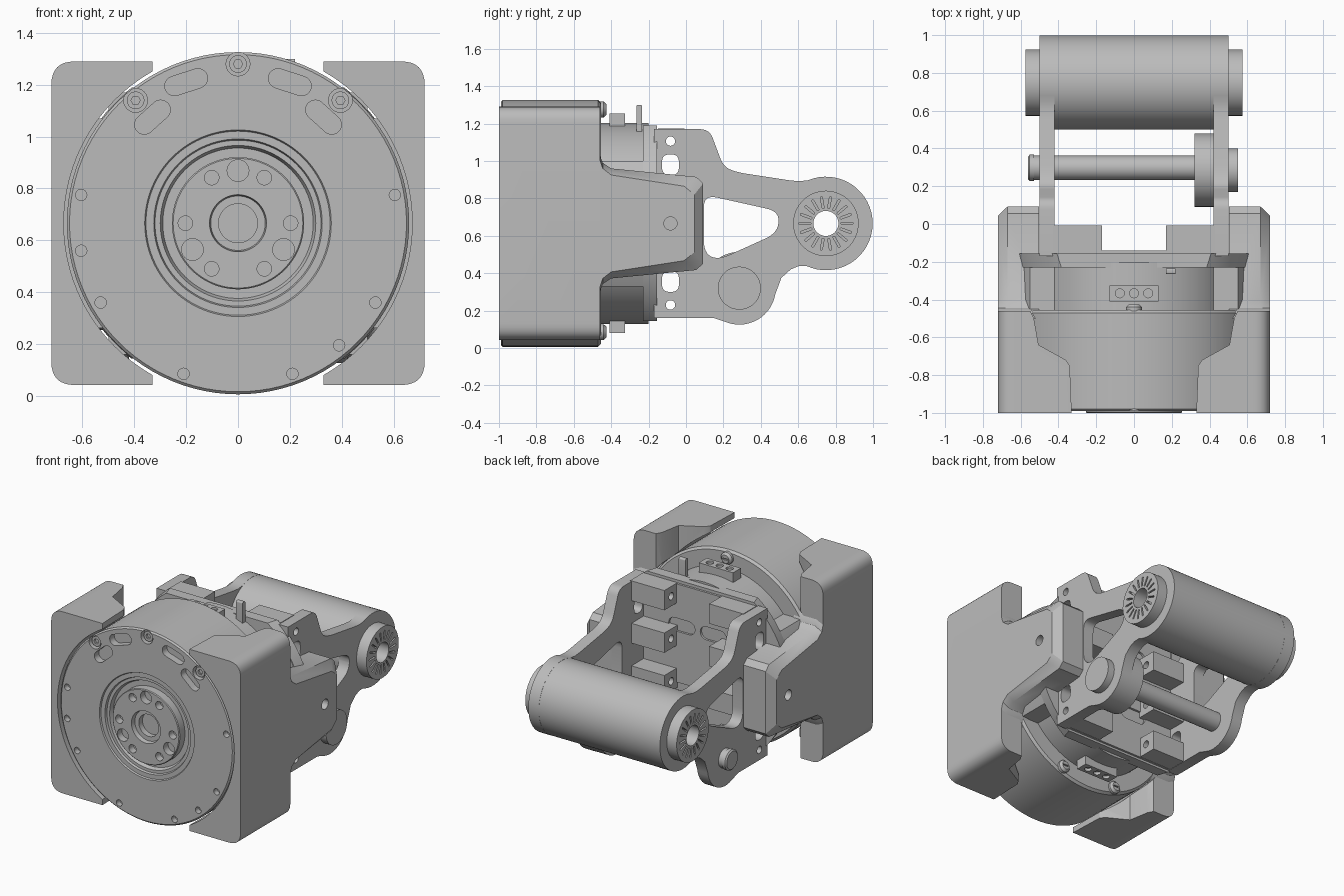
import bpy, bmesh, math
from mathutils import Vector

if "Cube" in bpy.data.objects:
    bpy.data.objects.remove(bpy.data.objects["Cube"])

CZ = 0.666          # height of the motor axis and roller axis
ROLL = (0.748, CZ)  # roller axis in (y, z)
ROD = (0.285, 0.32) # tie rod axis in (y, z)

grey = bpy.data.materials.new("machined grey")
grey.use_nodes = True
grey.diffuse_color = (0.5, 0.5, 0.5, 1)
grey.node_tree.nodes["Principled BSDF"].inputs["Base Color"].default_value = (0.5, 0.5, 0.5, 1)
parts = []


def place(axis, level, p):
    return {"X": (level, p[0], p[1]), "Y": (p[0], level, p[1]), "Z": (p[0], p[1], level)}[axis]


def circle(c, r, n=48):
    return [(c[0] + r * math.cos(2 * math.pi * i / n), c[1] + r * math.sin(2 * math.pi * i / n)) for i in range(n)]


def arc(c, r, a, b, n=32):
    angles = [math.radians(a + (b - a) * i / n) for i in range(n + 1)]
    return [(c[0] + r * math.cos(t), c[1] + r * math.sin(t)) for t in angles]


def rounded(pts, r, n=6):
    out = []
    for i, p in enumerate(pts):
        p, a, b = Vector(p), Vector(pts[i - 1]), Vector(pts[(i + 1) % len(pts)])
        s = p + (a - p).normalized() * min(r, (a - p).length * 0.49)
        e = p + (b - p).normalized() * min(r, (b - p).length * 0.49)
        for k in range(n + 1):
            t = k / n
            out.append(tuple(s * (1 - t) ** 2 + p * 2 * t * (1 - t) + e * t * t))
    return out


def rect(x0, x1, y0, y1):
    return [(x0, y0), (x1, y0), (x1, y1), (x0, y1)]


def slot(c, length, width, deg):
    t, h = math.radians(deg), (length - width) / 2
    d = (math.cos(t) * h, math.sin(t) * h)
    return (arc((c[0] + d[0], c[1] + d[1]), width / 2, deg - 90, deg + 90, 10)
            + arc((c[0] - d[0], c[1] - d[1]), width / 2, deg + 90, deg + 270, 10))


def make(name, *solids):
    """Each solid is (axis, [(level, outline), ...]); outlines are lofted and capped."""
    bm = bmesh.new()
    for axis, sections in solids:
        rings = [[bm.verts.new(place(axis, lv, p)) for p in pts] for lv, pts in sections]
        for r0, r1 in zip(rings, rings[1:]):
            for i in range(len(r0)):
                bm.faces.new((r0[i - 1], r0[i], r1[i], r1[i - 1]))
        bm.faces.new(rings[0])
        bm.faces.new(rings[-1])
    return finish(name, bm)


def finish(name, bm):
    bmesh.ops.recalc_face_normals(bm, faces=bm.faces)
    me = bpy.data.meshes.new(name)
    bm.to_mesh(me)
    bm.free()
    me.materials.append(grey)
    ob = bpy.data.objects.new(name, me)
    bpy.context.scene.collection.objects.link(ob)
    parts.append(ob)
    return ob


def prism(axis, a, b, pts):
    return (axis, [(a, pts), (b, pts)])


def carve(ob, *solids, op="DIFFERENCE"):
    tool = make("cutter", *solids)
    mod = ob.modifiers.new("carve", "BOOLEAN")
    mod.operation, mod.solver, mod.object = op, "EXACT", tool
    bpy.context.view_layer.update()
    me = bpy.data.meshes.new_from_object(ob.evaluated_get(bpy.context.evaluated_depsgraph_get()))
    ob.modifiers.clear()
    ob.data = me
    parts.remove(tool)
    bpy.data.objects.remove(tool)


# Motor drum: turned profile (radius, y) with stepped hub and ring groove
profile = [(0, -.93), (.075, -.93), (.075, -.97), (.105, -.97), (.11, -1), (.25, -1), (.255, -.995),
           (.255, -.94), (.29, -.94), (.30, -.965), (.32, -.965), (.325, -.98), (.355, -.98), (.36, -.99),
           (.65, -.99), (.66, -.98), (.66, -.47), (.645, -.455), (0, -.455)]
bm = bmesh.new()
vs = [bm.verts.new((r, y, CZ)) for r, y in profile]
es = [bm.edges.new(pair) for pair in zip(vs, vs[1:])]
bmesh.ops.spin(bm, geom=vs + es, cent=(0, 0, CZ), axis=(0, 1, 0), angle=2 * math.pi, steps=96, use_merge=True)
bmesh.ops.remove_doubles(bm, verts=bm.verts, dist=0.0005)
drum = finish("motor_drum", bm)

# Drum face holes, pockets and screw wells
holes = []
for deg in (0, 60, 90, 120, 180, 210, 240, 300, 330):
    t = math.radians(deg)
    size = .042 if deg in (90, 210, 330) else .028
    holes.append(prism("Y", -1.1, -.95, circle((.203 * math.cos(t), CZ + .203 * math.sin(t)), size, 24)))
for x, z in ((.605, .775), (-.605, .775), (-.605, .56), (.53, .36), (-.53, .36), (.39, .195), (.21, .085), (-.21, .085)):
    holes.append(prism("Y", -1.1, -.95, circle((x, z), .022, 16)))
wells = ((0, 1.28), (-.395, 1.14), (.395, 1.14))
for w in wells:
    holes.append(prism("Y", -1.1, -.95, circle(w, .046, 24)))
for s in (-1, 1):
    holes.append(prism("Y", -1.1, -.94, slot((s * .2, 1.21), .17, .075, -s * 18)))
    holes.append(prism("Y", -1.1, -.94, slot((s * .33, 1.075), .16, .075, -s * 42)))
carve(drum, *holes)
for i, w in enumerate(wells):
    screw = make(f"front_screw_{i}", prism("Y", -.975, -.94, circle(w, .034, 24)))
    carve(screw, prism("Y", -1, -.96, circle(w, .018, 6)))

# Screws on the back rim
for i, (x, z) in enumerate(((0, 1.275), (.21, .085), (-.21, .085))):
    screw = make(f"rear_screw_{i}", ("Y", [(-.46, circle((x, z), .042, 24)), (-.44, circle((x, z), .042, 24)),
                                           (-.425, circle((x, z), .028, 24))]))
    carve(screw, prism("Y", -.437, -.4, rect(x - .02, x + .02, z - .005, z + .005)))

# Rear housing: round neck, side lobes and a flange with flats on top and bottom
make("rear_neck", prism("Y", -.46, -.2, circle((0, CZ), .538, 80)))
lobes = make("rear_lobes", prism("Y", -.46, -.2, circle((0, CZ), .645, 80)))
carve(lobes, prism("Y", -1, 1, rect(-1, 1, .33, 1.0)), op="INTERSECT")
flange = make("rear_flange", ("Y", [(-.23, circle((0, CZ), .65, 80)), (-.155, circle((0, CZ), .665, 80))]))
carve(flange, prism("Y", -1, 1, rect(-1, 1, .145, 1.19)), op="INTERSECT")

# Connectors above and below the neck, and the locating tab
for name, z0, z1, out in (("upper", 1.15, 1.255, 1.3), ("lower", .08, .18, 0)):
    plug = make(name + "_connector", prism("Z", z0, z1, rect(-.13, .13, -.41, -.325)))
    pins = [prism("Z", out, out + (-.06 if out else .1), circle((x, -.367), .024, 16)) for x in (-.075, 0, .075)]
    carve(plug, *pins)
make("locating_tab", prism("X", .17, .22, rounded(rect(-.265, -.235, 1.13, 1.3), .01)))

# Back plate with slots
plate = make("back_plate", prism("Y", -.17, -.14, rect(-.5, .5, .16, 1.17)))
carve(plate, *[prism("Y", -.155, 0, slot((x, z), .2, .09, 0)) for x in (-.11, .13) for z in (.45, .89)])

# Bracket arm outline (y, z) with the round roller end
arm = rounded([(-.15, .16), (-.15, 1.17), (.125, 1.17), (.2, .97), (.27, .94), (.55, .897)], .05)[14:-7]
arm = [(-.15, .16), (-.15, 1.17)] + arm + [(.55, .897), (.6, .892)] + arc(ROLL, .25, 113, -115)
arm += [(.6, .437), (.56, .42), (.51, .375)] + arc(ROD, .195, -10, -110, 14) + [(.15, .16)]
window = rounded([(.095, .82), (.5, .73), (.49, .615), (.17, .47), (.095, .51)], .07)
block_heights = [.23 + .292 * i for i in range(4)]
bolts = [prism("X", -1, 1, circle((-.083, z), .025, 20)) for z in block_heights]

for s, side in ((1, "left"), (-1, "right")):
    # Side shell: plan outline, rounded in front view, hollowed for the drum
    plan = [(.33, -1), (.72, -1), (.72, -.46), (.55, -.46), (.53, -.5), (.505, -.64), (.36, -.72), (.34, -.75)]
    shell = make(side + "_shell", prism("Z", 0, 1.4, [(s * x, y) for x, y in plan]))
    carve(shell, prism("Y", -1.1, 0, rounded(rect(-.72, .72, .042, 1.29), .09, 8)), op="INTERSECT")
    carve(shell, prism("Y", -1.2, 0, circle((0, CZ), .672, 96)))

    # Tapered ear reaching back over the bracket
    base = [(-.5, 1.07), (-.465, 1.04), (-.445, .99), (-.4, .96), (.055, .915), (.092, .88)]
    tip = [(-.5, 1.06), (-.465, 1.02), (-.445, .96), (-.4, .925), (-.01, .865), (.045, .82)]
    base, tip = [h + [(y, 2 * CZ - z) for y, z in reversed(h)] for h in (base, tip)]
    ear = make(side + "_ear", ("X", [(s * .502, base), (s * .67, base), (s * .72, tip)]))
    carve(ear, prism("X", s * .66, s * .8, circle((-.083, CZ), .035, 24)))

    # Bracket arm
    bracket = make(side + "_arm", prism("X", s * .42, s * .5, arm))
    carve(bracket, prism("X", -1, 1, window), prism("X", -1, 1, circle(ROLL, .1)), bolts[0], bolts[-1],
          *[prism("X", -1, 1, rounded(rect(-.128, -.038, z, z + .11), .04)) for z in (.3, .925)])

    # Mounting blocks
    for i, z in enumerate(block_heights):
        block = make(f"{side}_block_{i}", prism("X", s * .17, s * .43, rect(-.15, -.008, z - .068, z + .068)))
        carve(block, bolts[i])

    # Splined end cap of the roller
    cap = make(side + "_end_cap", prism("X", s * .49, s * .575, circle(ROLL, .175, 64)))
    rays = []
    for k in range(18):
        t = 2 * math.pi * k / 18
        c = (ROLL[0] + .113 * math.cos(t), ROLL[1] + .113 * math.sin(t))
        rays.append(prism("X", s * .555, s * .6, slot(c, .065, .011, math.degrees(t))))
    carve(cap, prism("X", -1, 1, circle(ROLL, .067)), *rays)

# Roller tube between the arms
roller = make("roller", prism("X", -.495, .495, circle(ROLL, .249, 80)))
carve(roller, prism("X", -1, 1, circle(ROLL, .067)))

# Tie rod, thick collar and end bosses
make("tie_rod", prism("X", -.54, .33, circle((.297, .32), .065)))
make("rod_end", ("X", [(-.56, circle((.297, .32), .06)), (-.552, circle((.297, .32), .07)),
                       (-.53, circle((.297, .32), .07))]))
make("rod_collar", prism("X", .32, .425, circle(ROD, .194, 64)))
make("rod_boss", prism("X", .49, .55, circle(ROD, .115)))

# Smooth the round surfaces, keep machined edges sharp
for ob in bpy.context.selected_objects:
    ob.select_set(False)
for ob in parts:
    ob.select_set(True)
bpy.context.view_layer.objects.active = drum
bpy.ops.object.shade_smooth_by_angle(angle=math.radians(30))
